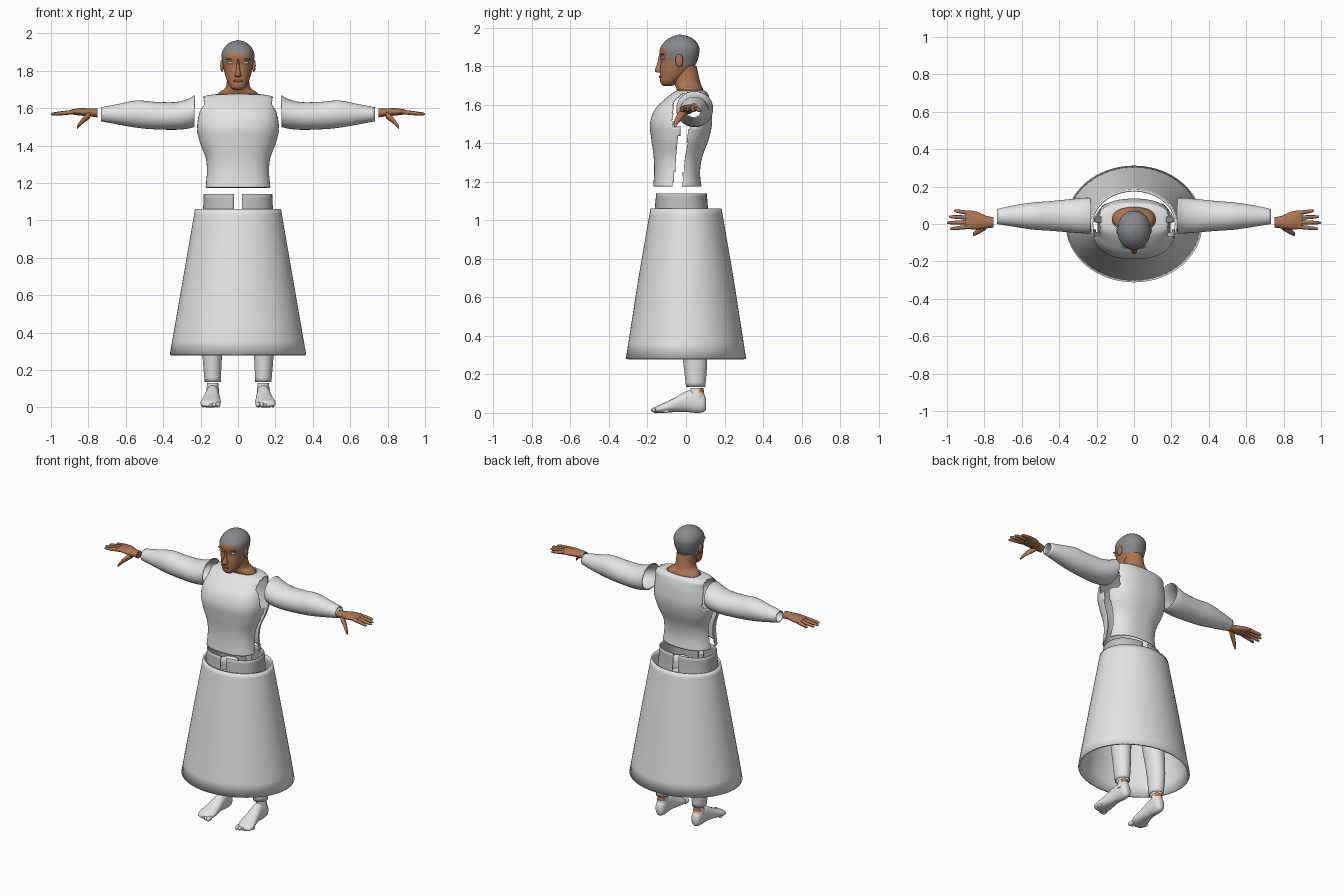
import bpy, bmesh, math
from mathutils import Vector

if "Cube" in bpy.data.objects:
    bpy.data.objects.remove(bpy.data.objects["Cube"], do_unlink=True)


def material(name, rgb):
    m = bpy.data.materials.new(name)
    m.use_nodes = True
    m.diffuse_color = (*rgb, 1)
    m.node_tree.nodes["Principled BSDF"].inputs["Base Color"].default_value = (*rgb, 1)
    return m


CLOTH = material("pale cloth", (0.78, 0.78, 0.78))
WAIST = material("grey cloth", (0.52, 0.52, 0.52))
SKIN = material("brown skin", (0.42, 0.18, 0.085))
LIPS = material("dark lips", (0.3, 0.11, 0.06))
HAIR = material("grey hair", (0.24, 0.25, 0.26))
EYES = material("pale eyes", (0.5, 0.52, 0.54))


def spline(rows, steps):
    """Catmull-Rom sampling of the rows."""
    out = []
    for i in range(len(rows) - 1):
        p = [rows[max(0, min(len(rows) - 1, i + k))] for k in (-1, 0, 1, 2)]
        for j in range(steps):
            t = j / steps
            out.append([0.5 * (2 * b + (c - a) * t + (2 * a - 5 * b + 4 * c - d) * t * t
                        + (3 * b - a - 3 * c + d) * t ** 3) for a, b, c, d in zip(*p)])
    return out + [list(rows[-1])]


def loft(name, rows, axis, mats, side=1, segs=32, steps=4, power=2.0, shell=0,
         cut=None, paint=None, sharp=True):
    """Rows are (position on axis, then low and high limits on the other two axes)."""
    bm = bmesh.new()
    rings = []
    for t, a0, a1, b0, b1 in spline(rows, steps):
        ring = []
        for k in range(segs):
            ang = math.tau * k / segs
            c, s = math.cos(ang), math.sin(ang)
            a = (a0 + a1) / 2 + (a1 - a0) / 2 * math.copysign(abs(c) ** (2 / power), c)
            b = (b0 + b1) / 2 + (b1 - b0) / 2 * math.copysign(abs(s) ** (2 / power), s)
            co = {"x": (t, a, b), "y": (a, t, b), "z": (a, b, t)}[axis]
            ring.append(bm.verts.new((co[0] * side, co[1], co[2])))
        rings.append(ring)
    for r, q in zip(rings, rings[1:]):
        for k in range(segs):
            n = (k + 1) % segs
            bm.faces.new((r[k], r[n], q[n], q[k]))
    caps = [bm.faces.new(rings[0]), bm.faces.new(rings[-1])]
    bmesh.ops.recalc_face_normals(bm, faces=bm.faces)
    if shell:
        gone = caps + [f for f in bm.faces if f not in caps and cut and cut(f.calc_center_median())]
        bmesh.ops.delete(bm, geom=gone, context="FACES")
    for f in bm.faces:
        f.smooth = True
        if paint:
            f.material_index = paint(f.calc_center_median())
    return finish(name, bm, mats, shell, sharp)


def finish(name, bm, mats, shell=0, sharp=True):
    me = bpy.data.meshes.new(name)
    bm.to_mesh(me)
    bm.free()
    for m in mats:
        me.materials.append(m)
    if sharp:
        me.set_sharp_from_angle(angle=math.radians(50))
    ob = bpy.data.objects.new(name, me)
    bpy.context.collection.objects.link(ob)
    if shell:
        mod = ob.modifiers.new("thickness", "SOLIDIFY")
        mod.thickness = shell
        mod.offset = -1
    return ob


def blob(name, centre, size, mat):
    bm = bmesh.new()
    bmesh.ops.create_uvsphere(bm, u_segments=16, v_segments=10, radius=1)
    for v in bm.verts:
        v.co = Vector(centre) + v.co * Vector(size)
    for f in bm.faces:
        f.smooth = True
    return finish(name, bm, [mat])


def sym(rows):
    """Rows of (z, half width, front, back) to full loft rows."""
    return [(z, -w, w, f, b) for z, w, f, b in rows]


# Skirt: open oval cone with a soft rim
skirt = [(1.06, 0.23, -0.185, 0.185), (1.03, 0.235, -0.19, 0.19), (0.7, 0.292, -0.247, 0.247),
         (0.36, 0.351, -0.3, 0.3), (0.28, 0.365, -0.312, 0.312)]
loft("skirt", sym(skirt), "z", [CLOTH], segs=64, steps=1, shell=0.012, sharp=False)

# Torso: front and back panels with open sides, armholes and collar
torso = [(1.175, 0.175, -0.17, 0.08), (1.25, 0.167, -0.165, 0.073), (1.33, 0.172, -0.168, 0.085),
         (1.42, 0.205, -0.18, 0.118), (1.5, 0.222, -0.187, 0.135), (1.57, 0.215, -0.165, 0.132),
         (1.62, 0.202, -0.12, 0.125), (1.66, 0.19, -0.07, 0.112), (1.675, 0.115, -0.045, 0.09)]


def torso_gap(c):
    middle = -0.045 + 0.13 * max(0, c.z - 1.18)
    side_slit = c.z < 1.53 and abs(c.y - middle) < 0.024 and abs(c.x) > 0.1
    armhole = abs(c.x) > 0.182 and c.z > 1.49 and -0.07 < c.y < 0.12
    return side_slit or armhole


loft("torso_panels", sym(torso), "z", [CLOTH], segs=128, steps=5, power=2.4,
     shell=0.006, cut=torso_gap)

# Waistband halves, split at front and back
band = [(0.98, 0.195, -0.165, 0.125), (1.06, 0.187, -0.162, 0.115), (1.14, 0.183, -0.155, 0.108)]
loft("waistband", sym(band), "z", [WAIST], segs=96, steps=3, power=2.5, shell=0.006,
     cut=lambda c: abs(c.x) < 0.018)

# Neck flaring into the collar
neck = [(1.655, 0.118, -0.04, 0.095), (1.685, 0.1, -0.05, 0.088), (1.705, 0.07, -0.06, 0.078),
        (1.74, 0.06, -0.07, 0.068), (1.8, 0.06, -0.07, 0.055)]
loft("neck", sym(neck), "z", [SKIN])

# Head with a close-cropped hair cap
head = [(1.698, 0.024, -0.12, -0.07), (1.715, 0.043, -0.133, -0.045), (1.75, 0.06, -0.135, 0),
        (1.79, 0.072, -0.134, 0.04), (1.83, 0.08, -0.13, 0.06), (1.87, 0.087, -0.137, 0.069),
        (1.9, 0.085, -0.131, 0.068), (1.93, 0.068, -0.108, 0.05), (1.952, 0.04, -0.075, 0.018),
        (1.963, 0.006, -0.04, -0.025)]


def hairline(c):
    if c.y < -0.1:
        return c.z > 1.897
    return c.z > (1.845 if c.y < -0.065 else 1.8)


loft("head", sym(head), "z", [SKIN, HAIR], segs=64, steps=6, power=2.15,
     paint=lambda c: int(hairline(c)))

# Face details
nose = [(1.86, 0.006, -0.14, -0.11), (1.81, 0.01, -0.15, -0.11), (1.778, 0.017, -0.162, -0.11),
        (1.766, 0.015, -0.15, -0.11)]
loft("nose", sym(nose), "z", [SKIN], segs=16)
blob("mouth", (0, -0.132, 1.745), (0.024, 0.009, 0.007), LIPS)

# Limbs, written for +x and repeated on both sides
sleeve = [(0.232, -0.05, 0.14, 1.5, 1.67), (0.27, -0.05, 0.14, 1.49, 1.648),
          (0.34, -0.045, 0.133, 1.484, 1.632), (0.45, -0.036, 0.122, 1.487, 1.634),
          (0.54, -0.03, 0.115, 1.495, 1.641), (0.64, -0.015, 0.1, 1.512, 1.622),
          (0.732, 0, 0.08, 1.53, 1.605)]
palm = [(0.75, -0.018, 0.036, 1.55, 1.598), (0.79, -0.024, 0.044, 1.556, 1.598),
        (0.84, -0.03, 0.066, 1.56, 1.6), (0.885, -0.026, 0.072, 1.566, 1.594),
        (0.9, -0.018, 0.062, 1.572, 1.588)]
thumb = [(0.79, -0.03, 0.01, 1.545, 1.585), (0.825, -0.05, -0.014, 1.52, 1.556),
         (0.85, -0.062, -0.036, 1.498, 1.524), (0.862, -0.064, -0.048, 1.486, 1.502)]
leg = [(1.02, 0.015, 0.18, -0.13, 0.1), (0.75, 0.035, 0.19, -0.09, 0.1),
       (0.5, 0.065, 0.195, -0.05, 0.1), (0.28, 0.085, 0.19, -0.017, 0.11),
       (0.135, 0.092, 0.178, 0, 0.1)]
foot = [(0.105, 0.12, 0.15, 0.02, 0.07), (0.09, 0.105, 0.165, 0.004, 0.1),
        (0.05, 0.1, 0.17, 0, 0.118), (0, 0.1, 0.175, 0.005, 0.112),
        (-0.06, 0.095, 0.187, 0.004, 0.078), (-0.11, 0.092, 0.2, 0, 0.054),
        (-0.145, 0.1, 0.198, 0, 0.038), (-0.158, 0.11, 0.185, 0.005, 0.028)]
ankle = [(0.07, 0.1, 0.172, 0.01, 0.098), (0.105, 0.103, 0.168, 0.02, 0.094),
         (0.13, 0.105, 0.165, 0.025, 0.09)]

for side, tag in ((1, "left"), (-1, "right")):
    loft(tag + "_sleeve", sleeve, "x", [CLOTH], side, shell=0.006)
    loft(tag + "_palm", palm, "x", [SKIN], side, segs=20)
    loft(tag + "_thumb", thumb, "x", [SKIN], side, segs=14)
    # Fingers fan out slightly from the knuckles
    for i, (y, tip) in enumerate(((-0.014, 0.985), (0.01, 1.0), (0.034, 0.99), (0.058, 0.962))):
        finger = []
        for f, r in ((0, 0.012), (0.5, 0.0105), (0.9, 0.008), (1, 0.003)):
            fy, fz = y + (y - 0.02) * 0.35 * f, 1.58 - 0.012 * f
            finger.append((0.875 + (tip - 0.875) * f, fy - r, fy + r, fz - r, fz + r))
        loft(f"{tag}_finger_{i + 1}", finger, "x", [SKIN], side, segs=12, steps=3)
    loft(tag + "_trouser_leg", leg, "z", [CLOTH], side, shell=0.005)
    loft(tag + "_foot", foot, "y", [CLOTH], side, power=2.2)
    loft(tag + "_ankle", ankle, "z", [CLOTH, SKIN], side,
         paint=lambda c: int(c.z > 0.105 and c.y > 0.07))
    # Toes shrink toward the outside
    for i in range(5):
        size = 0.015 - 0.0015 * i
        blob(f"{tag}_toe_{i + 1}", (side * (0.107 + 0.02 * i), -0.155 + 0.006 * i * i / 2, size),
             (size * 0.85, 0.027 - 0.002 * i, size), CLOTH)
    blob(tag + "_ear", (side * 0.085, -0.035, 1.828), (0.01, 0.02, 0.034), SKIN)
    blob(tag + "_eye", (side * 0.037, -0.117, 1.843), (0.02, 0.01, 0.008), EYES)
    blob(tag + "_eyebrow", (side * 0.04, -0.12, 1.862), (0.026, 0.011, 0.005), HAIR)
